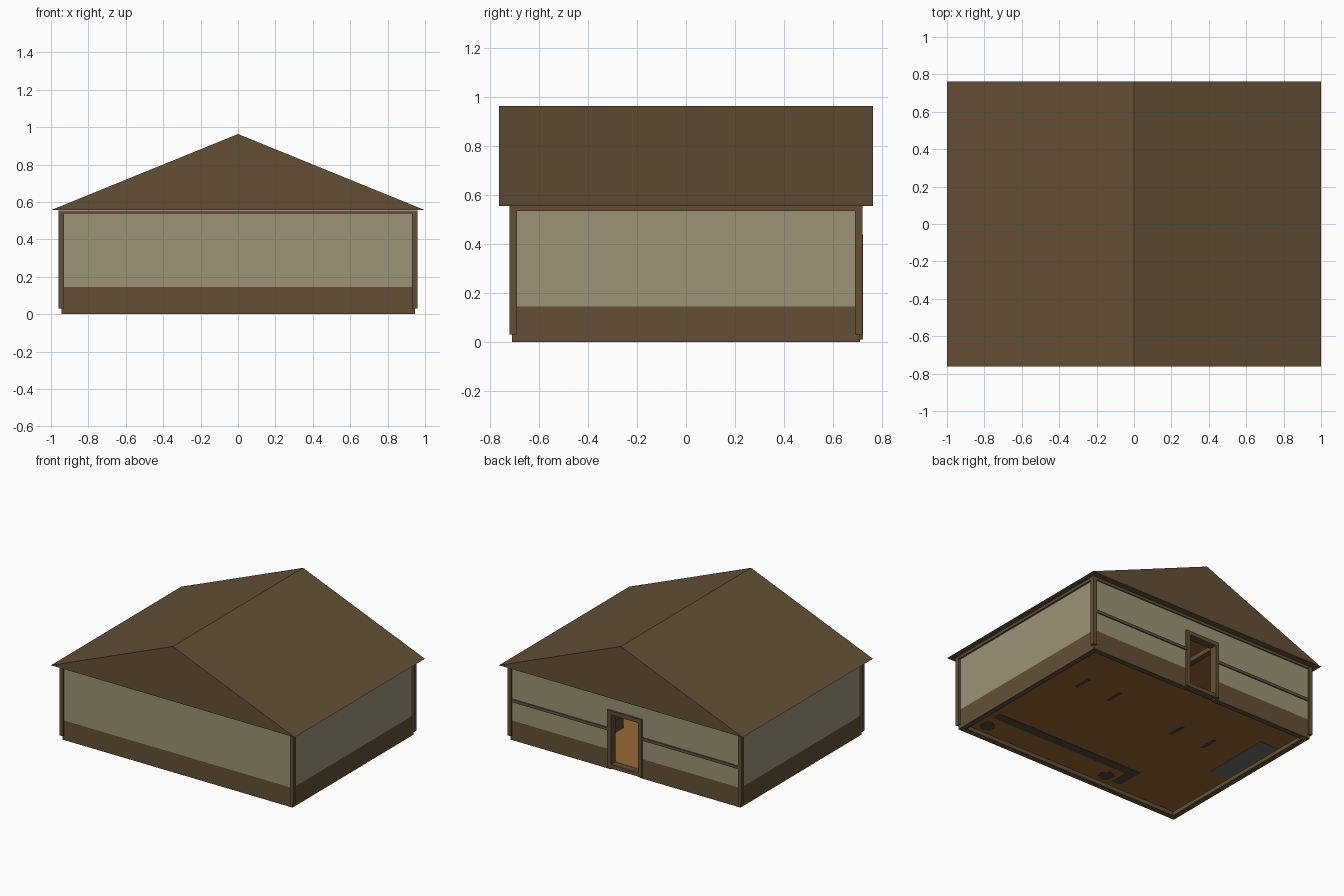
import bpy, bmesh, math

if "Cube" in bpy.data.objects:
    bpy.data.objects.remove(bpy.data.objects["Cube"])


def material(name, rgb):
    m = bpy.data.materials.new(name)
    m.diffuse_color = (*[(c / 255) ** 2.2 for c in rgb], 1)
    m.use_nodes = True
    m.node_tree.nodes["Principled BSDF"].inputs["Base Color"].default_value = m.diffuse_color
    return m


BROWN = material("dark timber", (99, 81, 57))
PLASTER = material("beige plaster", (156, 145, 119))
WOOD = material("warm planks", (150, 105, 57))
DARK = material("dark furniture", (84, 72, 56))
STONE = material("grey stone", (112, 112, 106))
BLACK = material("soot", (40, 37, 33))


def finish(name, bm, mat):
    bmesh.ops.recalc_face_normals(bm, faces=bm.faces)
    me = bpy.data.meshes.new(name)
    bm.to_mesh(me)
    bm.free()
    me.materials.append(mat)
    ob = bpy.data.objects.new(name, me)
    bpy.context.collection.objects.link(ob)
    return ob


def box(name, mat, x, y, z):
    """Box from three (min, max) ranges."""
    bm = bmesh.new()
    bmesh.ops.create_cube(bm, size=1)
    for v in bm.verts:
        v.co = [r[0] if c < 0 else r[1] for c, r in zip(v.co, (x, y, z))]
    return finish(name, bm, mat)


def barrel(name, x, y, z):
    """Bulging ten-sided barrel from stacked rings."""
    bm = bmesh.new()
    rings = []
    for r, h in ((.055, 0), (.07, .09), (.055, .18)):
        rings.append([bm.verts.new((x + r * math.cos(a * math.tau / 10),
                                    y + r * math.sin(a * math.tau / 10), z + h)) for a in range(10)])
    for a, b in zip(rings, rings[1:]):
        for i in range(10):
            bm.faces.new((a[i], a[i - 1], b[i - 1], b[i]))
    bm.faces.new(rings[0])
    bm.faces.new(rings[-1])
    return finish(name, bm, DARK)


X, Y, T = .945, .71, .04      # outer wall faces and wall thickness
BAND, TOP = .145, .555        # top of the timber base, top of the wall
DOOR, DOOR_TOP = .12, .42     # door half width and height
FLOOR = .03

# Walls: timber base and plaster above, the back one split by the doorway
segments = [("front", (-X, X), (-Y, -Y + T)),
            ("left", (-X, -X + T), (-Y + T, Y - T)),
            ("right", (X - T, X), (-Y + T, Y - T)),
            ("back_left", (-X, -DOOR), (Y - T, Y)),
            ("back_right", (DOOR, X), (Y - T, Y))]
for name, x, y in segments:
    box(name + "_base", BROWN, x, y, (0, BAND))
    box(name + "_wall", PLASTER, x, y, (BAND, TOP))
box("wall_above_door", PLASTER, (-DOOR, DOOR), (Y - T, Y), (DOOR_TOP, TOP))

# Corner posts and top beams
for sx in (-1, 1):
    for sy in (-1, 1):
        box("corner_post", BROWN, sorted((sx * .93, sx * .96)),
            sorted((sy * .69, sy * .72)), (FLOOR, TOP))
    box("side_top_beam", BROWN, sorted((sx * .93, sx * .958)), (-.69, .69), (.535, TOP))
for sy in (-1, 1):
    box("end_top_beam", BROWN, (-.93, .93), sorted((sy * .69, sy * .718)), (.535, TOP))

# Doorway: jambs, lintel, sill and the rails either side
for s in (-1, 1):
    box("door_jamb", BROWN, sorted((s * .112, s * .142)), (.665, .722), (.01, .44))
    box("back_rail", BROWN, sorted((s * .142, s * .93)), (.69, .718), (.285, .306))
box("door_lintel", BROWN, (-.112, .112), (.665, .722), (.41, .44))
box("door_sill", BROWN, (-.112, .112), (.665, .718), (.01, .04))

# Gable roof as a solid prism with its ridge along y
bm = bmesh.new()
ends = [[bm.verts.new((x, y, z)) for x, z in ((-1, .556), (1, .556), (0, .963))] for y in (-.763, .763)]
for e in ends:
    bm.faces.new(e)
for i in range(3):
    bm.faces.new((ends[0][i - 1], ends[0][i], ends[1][i], ends[1][i - 1]))
finish("roof", bm, BROWN)

# Floor, ceiling and ceiling beams
inner_x, inner_y = (-X + T, X - T), (-Y + T, Y - T)
box("floor", WOOD, inner_x, inner_y, (FLOOR, FLOOR + .012))
box("ceiling", WOOD, inner_x, inner_y, (.54, .554))
for x in (-.25, .25):
    box("ceiling_beam", BROWN, (x - .02, x + .02), inner_y, (.505, .54))

# L-shaped counter with barrels behind it
B = FLOOR - .002              # furniture feet just break the underside of the floor
box("counter_front", DARK, (-.40, .83), (-.48, -.41), (B, .20))
box("counter_end", DARK, (-.40, -.33), (-.62, -.48), (B, .20))
box("counter_top", BROWN, (-.42, .85), (-.50, -.39), (.20, .215))
for x in (.79, -.25):
    barrel("barrel", x, -.59, B)

# Two trestle tables
for cx, cy in ((.53, .26), (-.365, .18)):
    box("table_top", DARK, (cx - .2, cx + .2), (cy - .1, cy + .1), (.165, .185))
    for s in (-.14, .14):
        box("table_leg", DARK, (cx + s - .012, cx + s + .012), (cy - .065, cy + .065), (B, .165))

# Stone fireplace on the left wall
box("hearth", STONE, (-.9, -.75), (-.10, .43), (B, .06))
for y in ((-.08, .02), (.31, .41)):
    box("fireplace_pier", STONE, (-.9, -.78), y, (.06, .28))
box("fireplace_hood", STONE, (-.9, -.77), (-.09, .42), (.28, .35))
box("fireplace_back", BLACK, (-.905, -.898), (.02, .31), (.06, .28))
box("chimney_breast", STONE, (-.9, -.82), (.02, .31), (.35, .54))
